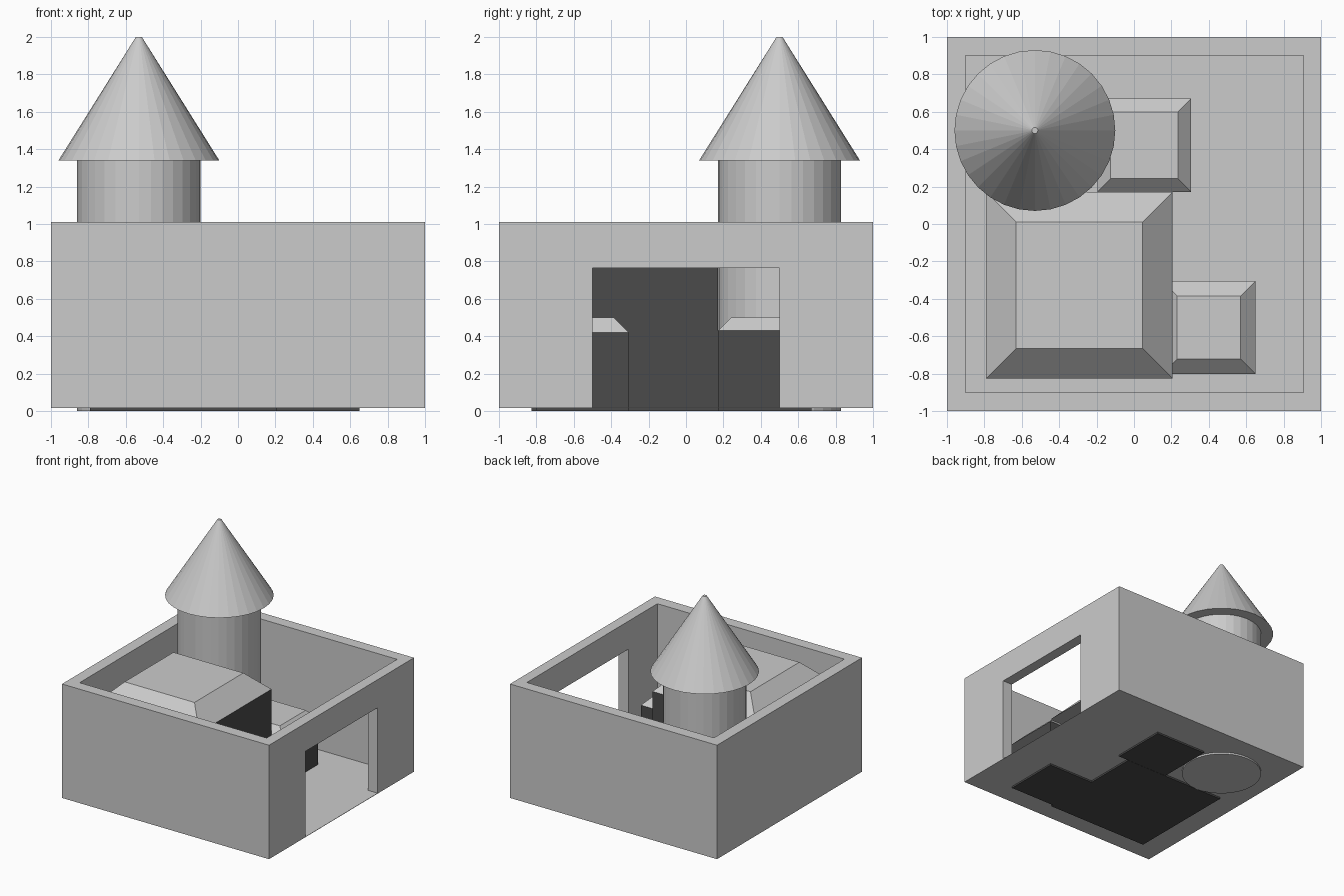
import bpy, bmesh
from mathutils import Vector

if "Cube" in bpy.data.objects:
    bpy.data.objects.remove(bpy.data.objects["Cube"])

dark = bpy.data.materials.new("dark_wall")
dark.diffuse_color = (0.07, 0.07, 0.07, 1)
dark.use_nodes = True
dark.node_tree.nodes["Principled BSDF"].inputs["Base Color"].default_value = dark.diffuse_color


def block(name, x, y, z, inset=0.0, drop=None):
    """Box over the given ranges; the top may be inset, one cap ('top'/'bottom') dropped."""
    bm = bmesh.new()
    bmesh.ops.create_cube(bm, size=1)
    for v in bm.verts:
        c = v.co.copy()
        k = inset if c.z > 0 else 0
        v.co = Vector((x[1] - k if c.x > 0 else x[0] + k,
                       y[1] - k if c.y > 0 else y[0] + k,
                       z[1] if c.z > 0 else z[0]))
    bm.normal_update()
    if drop:
        sign = 1 if drop == "top" else -1
        caps = [f for f in bm.faces if f.normal.z * sign > 0.99]
        bmesh.ops.delete(bm, geom=caps, context='FACES_ONLY')
    me = bpy.data.meshes.new(name)
    bm.to_mesh(me)
    bm.free()
    ob = bpy.data.objects.new(name, me)
    bpy.context.collection.objects.link(ob)
    return ob


def house(name, x, y, eave, top, inset):
    walls = block(name + "_walls", x, y, (0, eave), drop="top")
    walls.data.materials.append(dark)
    block(name + "_roof", x, y, (eave, top), inset, drop="bottom")


# courtyard: open box with a thin floor and a gateway on the right
court = block("courtyard_wall", (-1, 1), (-1, 1), (0.015, 1.01))
cutters = [block("cavity_cutter", (-0.9, 0.907), (-0.9, 0.9), (0.018, 2)),
           block("gate_cutter", (0.7, 1.3), (-0.5, 0.5), (0.018, 0.765))]
bpy.context.view_layer.objects.active = court
for c in cutters:
    c.hide_render = True
    m = court.modifiers.new("cut", 'BOOLEAN')
    m.operation, m.solver, m.object = 'DIFFERENCE', 'EXACT', c
    bpy.ops.object.modifier_apply(modifier=m.name)
for c in cutters:
    bpy.data.objects.remove(c)

# houses with hipped flat-topped roofs
house("main_house", (-0.79, 0.205), (-0.825, 0.17), 0.84, 1.0, 0.16)
house("back_house", (-0.195, 0.305), (0.172, 0.67), 0.43, 0.5, 0.07)
house("side_house", (0.15, 0.65), (-0.802, -0.305), 0.42, 0.5, 0.08)

# round tower and its conical roof
bpy.ops.mesh.primitive_cylinder_add(vertices=32, radius=0.33, depth=1.34,
                                    location=(-0.53, 0.5, 0.67))
bpy.context.object.name = "tower"
bpy.ops.mesh.primitive_cone_add(vertices=32, radius1=0.43, radius2=0.016, depth=0.66,
                                location=(-0.53, 0.5, 1.67))
bpy.context.object.name = "tower_roof"
